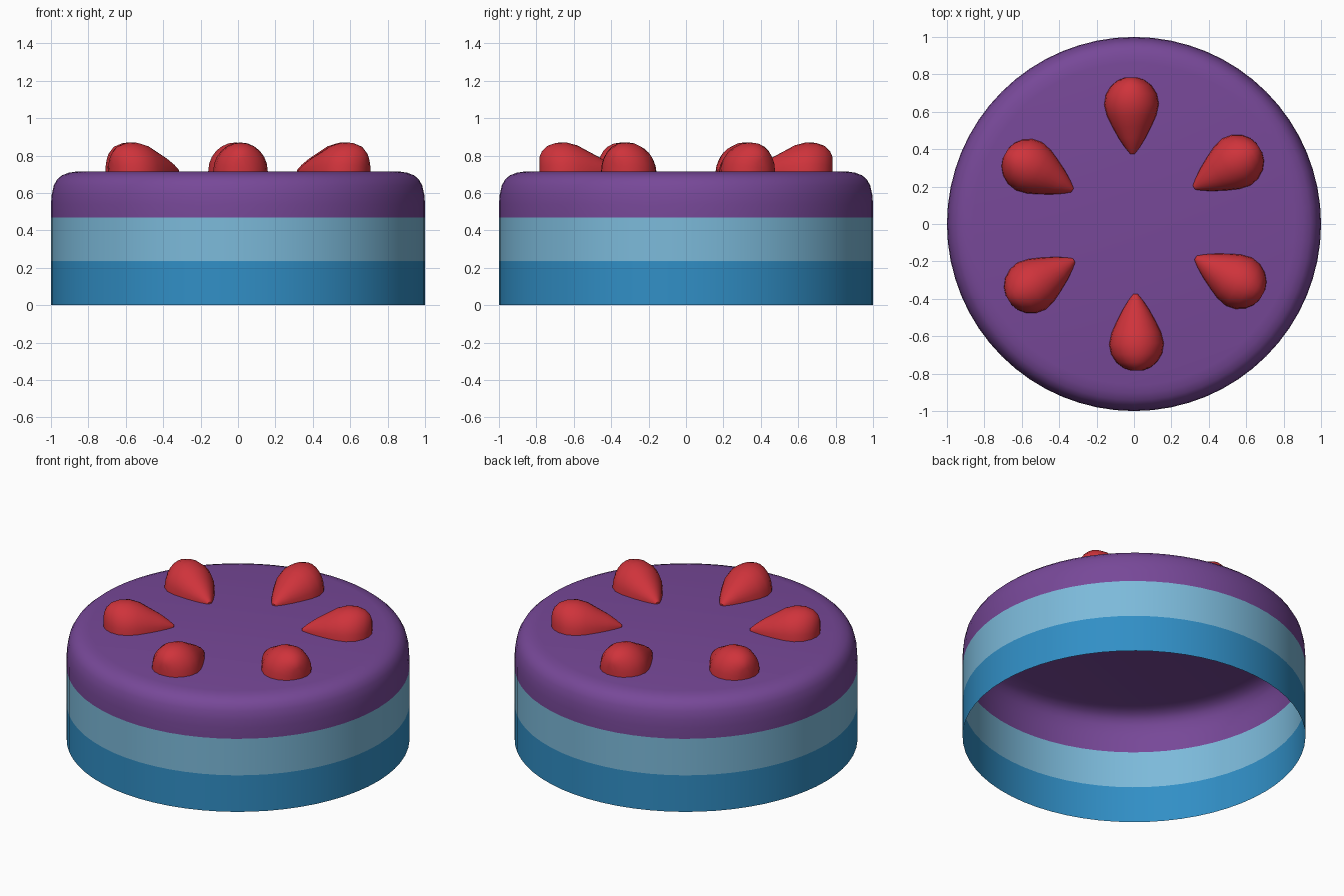
import bpy, bmesh, math

if "Cube" in bpy.data.objects:
    bpy.data.objects.remove(bpy.data.objects["Cube"])

def material(name, r, g, b):
    lin = [(c / 255 / 12.92) if c < 10 else ((c / 255 + 0.055) / 1.055) ** 2.4 for c in (r, g, b)]
    m = bpy.data.materials.new(name)
    m.diffuse_color = (*lin, 1)
    m.use_nodes = True
    m.node_tree.nodes["Principled BSDF"].inputs["Base Color"].default_value = m.diffuse_color
    return m

blue = material("blue", 49, 143, 198)
light_blue = material("light blue", 124, 186, 218)
purple = material("purple", 119, 72, 152)
red = material("red", 207, 51, 59)

def finish(bm, name, mats):
    me = bpy.data.meshes.new(name)
    bm.to_mesh(me)
    bm.free()
    for m in mats:
        me.materials.append(m)
    ob = bpy.data.objects.new(name, me)
    bpy.context.collection.objects.link(ob)
    for o in bpy.context.selected_objects:
        o.select_set(False)
    bpy.context.view_layer.objects.active = ob
    ob.select_set(True)
    bpy.ops.object.shade_smooth_by_angle(angle=math.radians(45))
    return ob

# Cake body: open-bottomed shell, coloured in three height bands
N = 64
profile = [(1, 0), (1, 0.235), (1, 0.47), (1, 0.54), (0.996, 0.59), (0.985, 0.64),
           (0.967, 0.672), (0.942, 0.694), (0.905, 0.708), (0.86, 0.715)]
bm = bmesh.new()
rings = [[bm.verts.new((r * math.cos(2 * math.pi * i / N), r * math.sin(2 * math.pi * i / N), z))
          for i in range(N)] for r, z in profile]
for k in range(len(rings) - 1):
    a, b = rings[k], rings[k + 1]
    for i in range(N):
        j = (i + 1) % N
        bm.faces.new((a[i], a[j], b[j], b[i])).material_index = min(k, 2)
bm.faces.new(rings[-1]).material_index = 2
finish(bm, "cake_body", [blue, light_blue, purple])

# Berries: half teardrops lying on the top (distance, half width, height)
sections = [(0.375, 0.012, 0.01), (0.41, 0.04, 0.04), (0.46, 0.072, 0.073), (0.52, 0.104, 0.105),
            (0.58, 0.132, 0.138), (0.64, 0.146, 0.154), (0.695, 0.136, 0.152), (0.74, 0.108, 0.136),
            (0.77, 0.07, 0.108), (0.784, 0.03, 0.075)]
S = 12
for n in range(6):
    ang = math.radians(31.2 + 60 * n)
    c, s = math.cos(ang), math.sin(ang)
    bm = bmesh.new()
    rows = []
    for d, w, h in sections:
        row = []
        for i in range(S + 1):
            t = math.pi * i / S
            u = w * math.cos(t)
            row.append(bm.verts.new((d * c - u * s, d * s + u * c, 0.716 + h * math.sin(t))))
        rows.append(row)
    for a, b in zip(rows, rows[1:]):
        for i in range(S):
            bm.faces.new((a[i], a[i + 1], b[i + 1], b[i]))
    bm.faces.new(rows[0])
    bm.faces.new(rows[-1])
    bmesh.ops.recalc_face_normals(bm, faces=bm.faces)
    # recalc may flip an open shell: keep the crown facing up
    bm.normal_update()
    if sum(f.normal.z * f.calc_area() for f in bm.faces) < 0:
        bmesh.ops.reverse_faces(bm, faces=bm.faces)
    finish(bm, f"berry_{n + 1}", [red])
